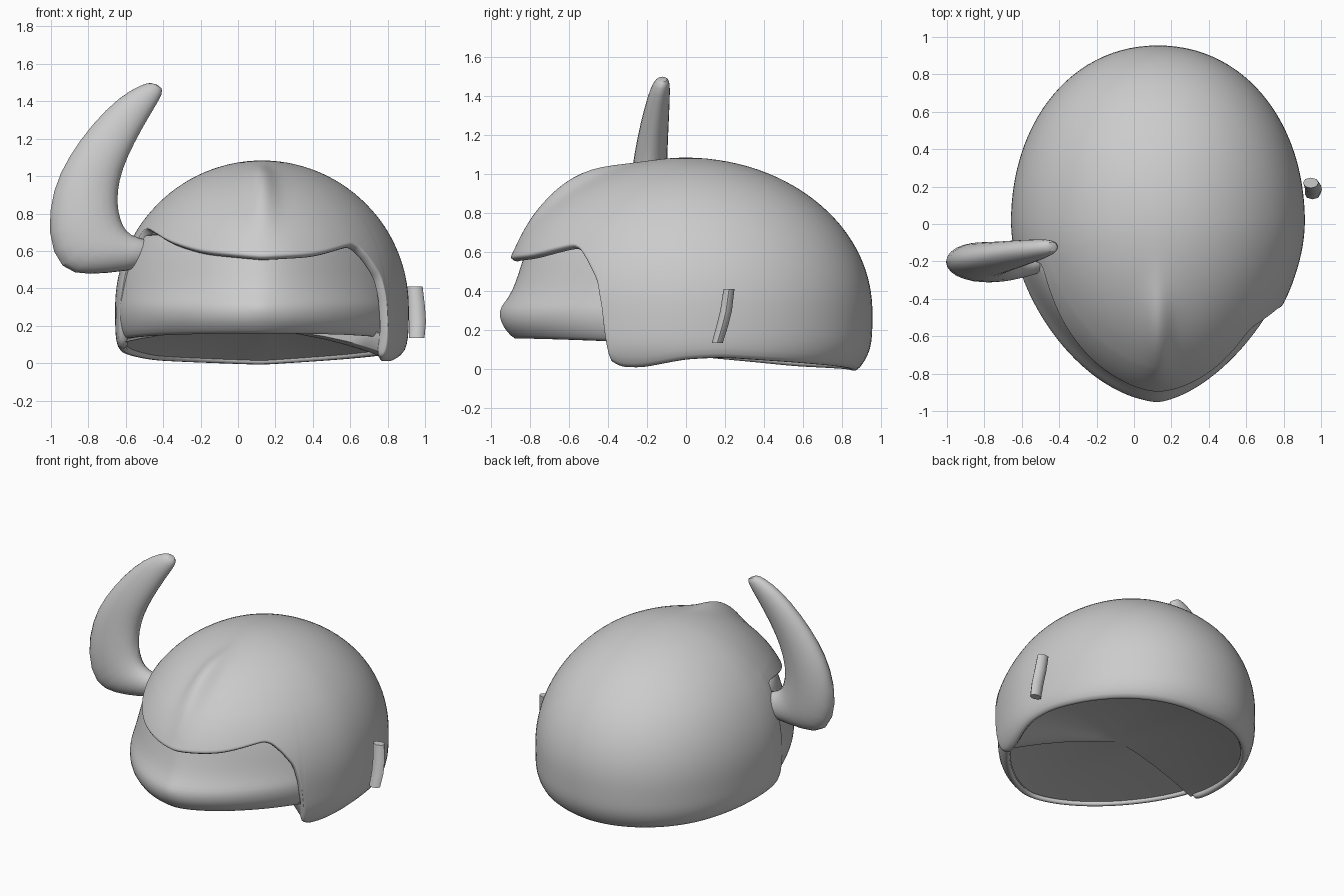
import bpy, bmesh, math

if "Cube" in bpy.data.objects:
    bpy.data.objects.remove(bpy.data.objects["Cube"])

CX = 0.128                     # helmet centre line
MID, TALL, WIDE = 0.30, 0.785, 0.787

grey = bpy.data.materials.new("plain grey")
grey.diffuse_color = (0.6, 0.6, 0.6, 1)
grey.use_nodes = True
grey.node_tree.nodes["Principled BSDF"].inputs["Base Color"].default_value = (0.6, 0.6, 0.6, 1)


def finish(name, bm, thick=0, levels=1):
    bmesh.ops.recalc_face_normals(bm, faces=bm.faces)
    mesh = bpy.data.meshes.new(name)
    bm.to_mesh(mesh)
    bm.free()
    ob = bpy.data.objects.new(name, mesh)
    bpy.context.collection.objects.link(ob)
    mesh.materials.append(grey)
    if thick:
        mod = ob.modifiers.new("thickness", 'SOLIDIFY')
        mod.thickness, mod.offset = thick, -1
    if levels:
        mod = ob.modifiers.new("smooth", 'SUBSURF')
        mod.levels = mod.render_levels = levels
    bpy.ops.object.select_all(action='DESELECT')
    ob.select_set(True)
    bpy.context.view_layer.objects.active = ob
    bpy.ops.object.shade_smooth_by_angle(angle=math.radians(50))


def lerp_table(table, x):
    for (a, p), (b, q) in zip(table, table[1:]):
        if a <= x <= b:
            return p + (q - p) * (x - a) / (b - a)
    return table[-1][1]


def plan(a, front, sharp):
    """Radius of the egg-shaped outline at angle a; pointed at the front."""
    c, s = abs(math.cos(a)), abs(math.sin(a))
    length, p = (front, sharp) if math.sin(a) < 0 else (0.957, 2.1)
    return ((c / WIDE) ** p + (s / length) ** p) ** (-1 / p)


def bridge(bm, rows, closed):
    for r0, r1 in zip(rows, rows[1:]):
        n = len(r0)
        for i in range(n if closed else n - 1):
            j = (i + 1) % n
            bm.faces.new((r0[i], r1[i], r1[j], r0[j]))


def fan(bm, ring, point):
    tip = bm.verts.new(point)
    for i, v in enumerate(ring):
        bm.faces.new((tip, v, ring[(i + 1) % len(ring)]))


# Shell: dome with a brow over the face and one cheek guard on the +x side
RIM = [(-180, .06), (-168, .08), (-165, .55), (-162, .73), (-147, .70), (-132, .65),
       (-113, .595), (-90, .565), (-70, .58), (-55, .625), (-50, .635), (-46, .615),
       (-41, .55), (-35.5, .45), (-32.8, .30), (-31.6, .14), (-30.8, .03), (-27, .0),
       (-20, -.01), (-8, .02), (0, .04), (14, .05), (45, .02), (90, -.025),
       (135, .0), (180, .06)]
angles = sorted({float(d) for d in range(-180, -51, 6)}
                | {float(d) for d in range(-24, 180, 6)}
                | {-168 + 1.5 * i for i in range(5)}
                | {-51 + 1.5 * i for i in range(11)}
                | {-35 + 0.7 * i for i in range(8)} | {-28.5, -27.0}
                | {-99.0 + 3 * i for i in range(7)})


def shell_point(d, phi):
    a = math.radians(d)
    z = MID + TALL * math.sin(phi)
    h = math.cos(phi) if phi > 0 else math.cos(phi * 0.4)
    if z < 0.15:                                       # rim tucks inward
        h *= 1 - 0.06 * ((0.15 - z) / 0.15) ** 2
    r = h * plan(a, 0.96, 1.75)
    return r * math.cos(a), r * math.sin(a), z


def rim_angle(d):
    return math.asin((lerp_table(RIM, d) - MID) / TALL)


CROWN = math.radians(38)                               # crown rows are level rings
bm = bmesh.new()
rows = []
for k in range(1, 21):
    ring = []
    for d in angles:
        if k <= 8:
            phi = math.pi / 2 + (CROWN - math.pi / 2) * k / 8
        else:
            phi = CROWN + (rim_angle(d) - CROWN) * (k - 8) / 12
        x, y, z = shell_point(d, phi)
        if -0.88 < y < -0.28:                          # crest on the forehead
            rise = math.sin(math.pi * (y + 0.28) / -0.60) * math.exp(-(x / 0.07) ** 2)
            z += 0.05 * rise
            y -= 0.02 * rise
        ring.append(bm.verts.new((CX + x, y, z)))
    rows.append(ring)
bridge(bm, rows, True)
fan(bm, rows[0], (CX, 0, MID + TALL))
finish("helmet_shell", bm, 0.05)

# Face plate: (height, front scale, side scale)
PROFILE = [(.70, .79, .84), (.60, .835, .92), (.50, .865, .965), (.40, .90, .99),
           (.34, .94, .995), (.30, .965, 1.0), (.24, .96, 1.0), (.17, .935, .985),
           (.115, .885, .955)]
SIDE_FIT = [(-184, .95), (-168, 1.004), (-120, 1.0), (-90, 1.0), (-60, .98), (-14, .96)]


def plate_point(d, z, front, side):
    a = math.radians(d)
    w = max(0, -math.sin(a))
    s = side * lerp_table(SIDE_FIT, d)
    r = (s + (front - s) * w) * plan(a, 0.99, 1.75 if d < -90 else 1.58)
    if abs(d + 90) < 3:
        r += 0.012 * math.exp(-((z - 0.31) / 0.03) ** 2)       # small nose point
    lift = 0.03 * w if z < 0.2 else 0
    return r * math.cos(a), r * math.sin(a), z + lift


bm = bmesh.new()
rows = []
for level in PROFILE:
    row = []
    for d in range(-182, -17, 4):
        x, y, z = plate_point(d, *level)
        row.append(bm.verts.new((CX + x, y, z)))
    rows.append(row)
bridge(bm, rows, False)
finish("face_plate", bm, 0.04)

# Underside: shallow hollow that closes the opening
bm = bmesh.new()
edge = []
for d in angles:
    if -167 < d < -31.5:
        edge.append(plate_point(d, *PROFILE[-1]))
    else:
        edge.append(shell_point(d, rim_angle(d)))
rows = []
for s in (0.97, 0.85, 0.7, 0.5, 0.25):
    rows.append([bm.verts.new((CX + x * s, y * s, 0.08 + (z + 0.03 - 0.08) * s + 0.1 * (1 - s * s)))
                 for x, y, z in edge])
bridge(bm, rows, True)
fan(bm, rows[-1], (CX, 0, 0.18))
finish("underside", bm, 0, 0)


def tube(name, rings, sides, levels):
    """Rings of (centre, half axis, depth in y), capped at both ends."""
    bm = bmesh.new()
    rows = []
    for (x, y, z), (ux, uz), depth in rings:
        row = []
        for i in range(sides):
            t = 2 * math.pi * i / sides
            c, s = math.cos(t), math.sin(t)
            row.append(bm.verts.new((x + ux * c, y + depth * s, z + uz * c)))
        rows.append(row)
    bridge(bm, rows, True)
    bm.faces.new(rows[0])
    bm.faces.new(rows[-1])
    finish(name, bm, 0, levels)


# Horn: inner x, inner z, outer x, outer z, y, depth
HORN = [(-.44, .66, -.48, .51, -.19, .065), (-.54, .67, -.60, .49, -.205, .08),
        (-.60, .71, -.80, .465, -.215, .10), (-.625, .78, -.96, .485, -.21, .108),
        (-.64, .86, -1.03, .69, -.205, .108), (-.63, .98, -1.0, .93, -.19, .098),
        (-.583, 1.11, -.91, 1.11, -.18, .088), (-.51, 1.25, -.785, 1.28, -.16, .075),
        (-.44, 1.37, -.64, 1.425, -.14, .06), (-.40, 1.44, -.52, 1.49, -.125, .045),
        (-.405, 1.475, -.46, 1.505, -.12, .028)]
tube("horn", [(((a + c) / 2, y, (b + d) / 2), ((a - c) / 2, (b - d) / 2), e)
              for a, b, c, d, y, e in HORN], 12, 1)

# Side peg
tube("side_peg", [((.945, .220, .41), (.042, 0), .028), ((.955, .205, .30), (.045, 0), .03),
                  ((.96, .185, .22), (.045, 0), .03), ((.955, .160, .135), (.042, 0), .028)], 8, 0)
